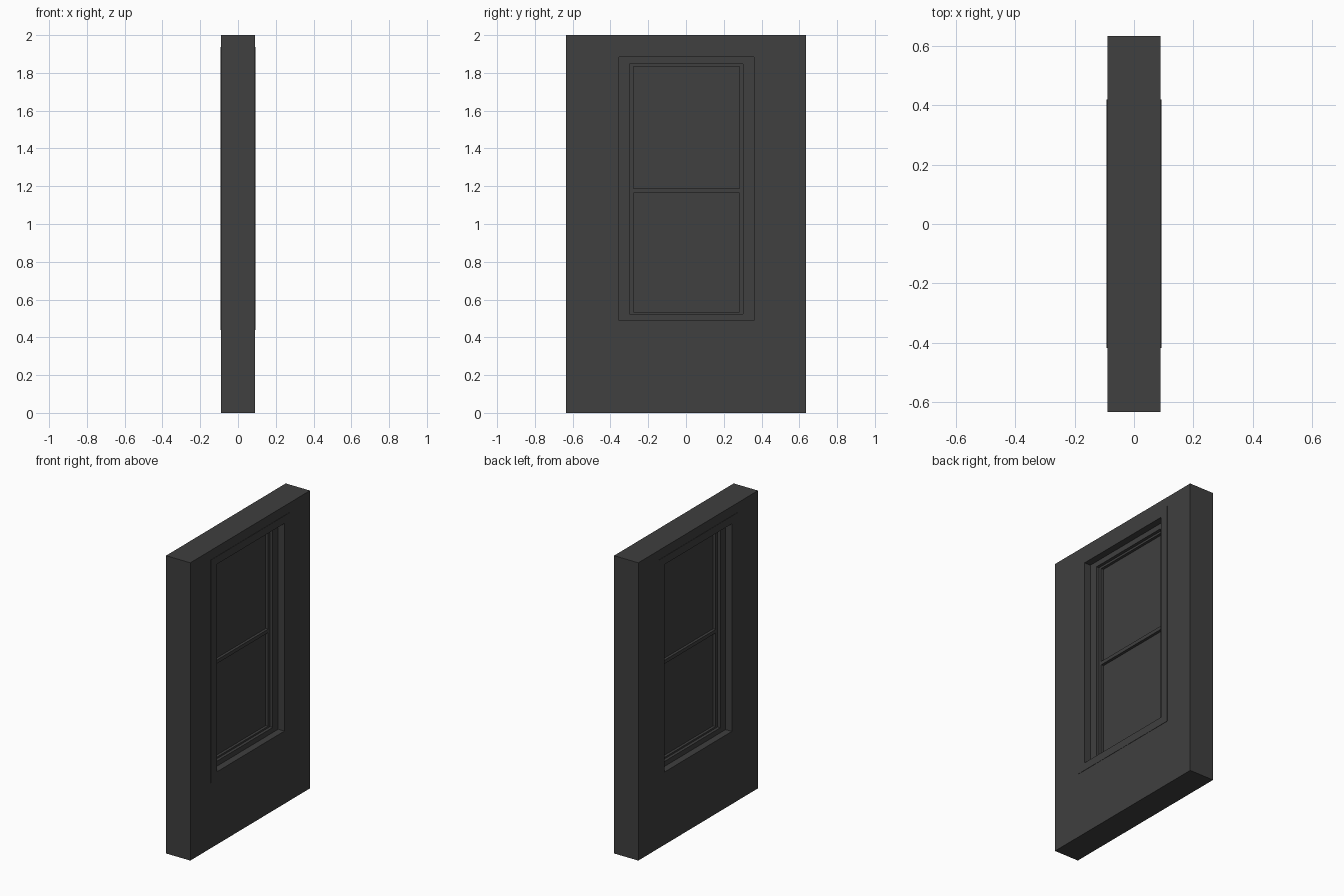
import bpy, bmesh

if "Cube" in bpy.data.objects:
    bpy.data.objects.remove(bpy.data.objects["Cube"])

dark = bpy.data.materials.new("dark_grey")
dark.diffuse_color = (0.05, 0.05, 0.05, 1)
dark.use_nodes = True
dark.node_tree.nodes["Principled BSDF"].inputs["Base Color"].default_value = dark.diffuse_color


def finish(bm, name):
    bmesh.ops.recalc_face_normals(bm, faces=bm.faces)
    mesh = bpy.data.meshes.new(name)
    bm.to_mesh(mesh)
    bm.free()
    mesh.materials.append(dark)
    obj = bpy.data.objects.new(name, mesh)
    bpy.context.collection.objects.link(obj)
    return obj


def frame(name, outer, inner, half):
    """Rectangular ring in the YZ plane; rects are (y0, y1, z0, z1)."""
    bm = bmesh.new()

    def loop(rect, x):
        y0, y1, z0, z1 = rect
        return [bm.verts.new((x, y, z)) for y, z in ((y0, z0), (y1, z0), (y1, z1), (y0, z1))]

    loops = [loop(outer, half), loop(inner, half), loop(inner, -half), loop(outer, -half)]
    for k in range(4):
        a, b = loops[k], loops[(k + 1) % 4]
        for i in range(4):
            j = (i + 1) % 4
            bm.faces.new((a[i], a[j], b[j], b[i]))
    return finish(bm, name)


def panel(name, rect, half):
    """Solid slab in the YZ plane."""
    y0, y1, z0, z1 = rect
    bm = bmesh.new()
    bmesh.ops.create_cube(bm, size=1)
    for v in bm.verts:
        v.co = (v.co.x * 2 * half,
                (y0 + y1) / 2 + v.co.y * (y1 - y0),
                (z0 + z1) / 2 + v.co.z * (z1 - z0))
    return finish(bm, name)


wall_rect = (-0.635, 0.635, 0.0, 2.0)
casing_rect = (-0.419, 0.421, 0.438, 1.936)
opening_rect = (-0.355, 0.361, 0.49, 1.884)
jamb_rect = (-0.298, 0.303, 0.524, 1.848)
glass_rect = (-0.277, 0.283, 0.535, 1.834)

# Wall and nested window frames, each set deeper than the last
frame("wall", wall_rect, casing_rect, 0.09)
frame("casing", casing_rect, opening_rect, 0.092)
frame("jamb", opening_rect, jamb_rect, 0.046)
frame("sash", jamb_rect, glass_rect, 0.026)

# Meeting rail between the two panes
y0, y1, z0, z1 = glass_rect
panel("meeting_rail", (y0, y1, 1.163, 1.187), 0.026)

# Upper and lower panes
panel("lower_pane", (y0, y1, z0, 1.163), 0.008)
panel("upper_pane", (y0, y1, 1.187, z1), 0.008)
